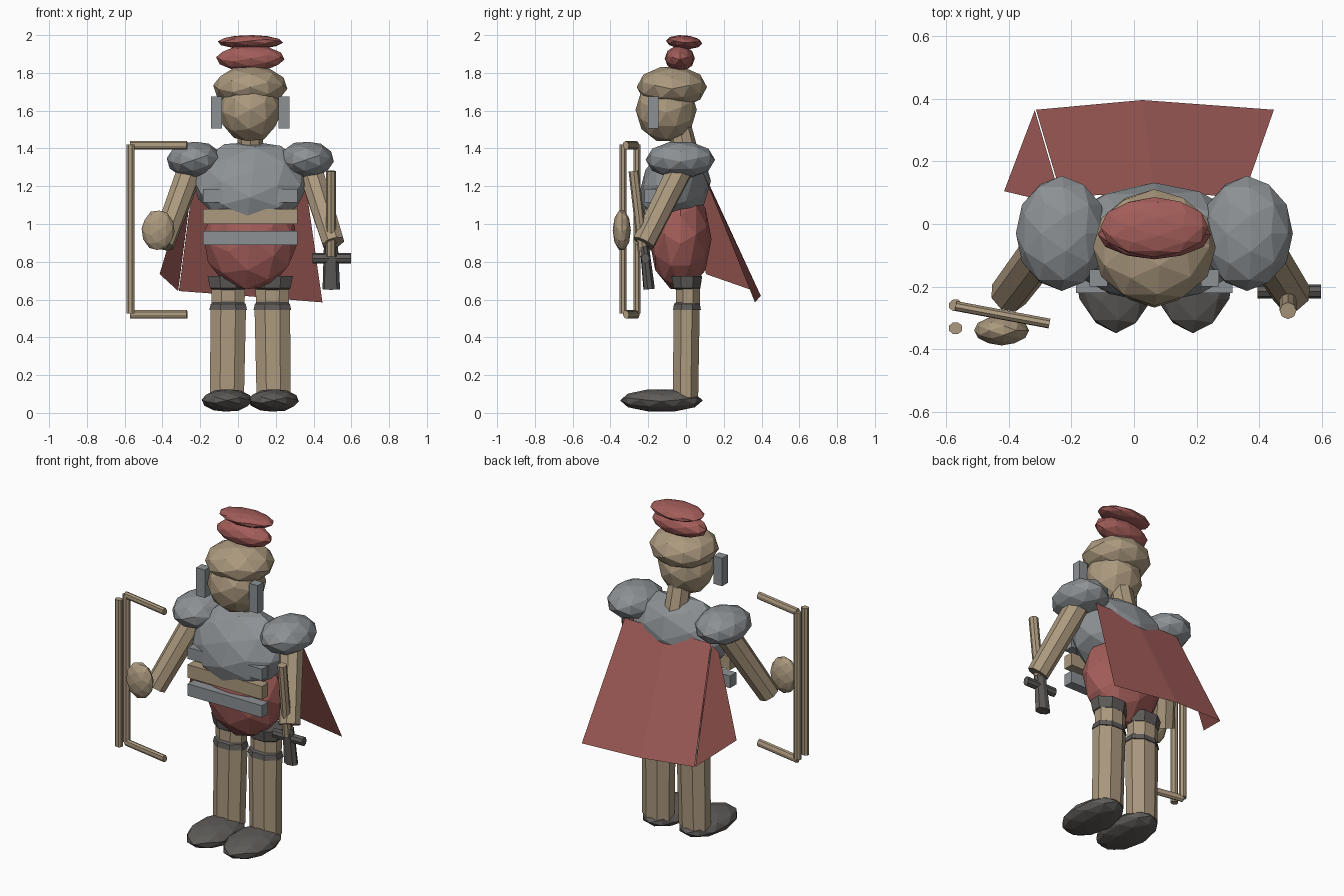
import bpy, bmesh, math
from mathutils import Vector, Matrix

if "Cube" in bpy.data.objects:
    bpy.data.objects.remove(bpy.data.objects["Cube"])


def material(name, rgb):
    m = bpy.data.materials.new(name)
    m.diffuse_color = (*rgb, 1)
    m.use_nodes = True
    m.node_tree.nodes["Principled BSDF"].inputs["Base Color"].default_value = m.diffuse_color
    return m


TAN = material("tan", (0.41, 0.32, 0.21))
STEEL = material("steel_grey", (0.265, 0.285, 0.30))
RED = material("dull_red", (0.365, 0.11, 0.10))
DARK = material("dark_grey", (0.112, 0.104, 0.098))

MID = 0.065  # x of the body's symmetry plane


def finish(bm, name, mat):
    me = bpy.data.meshes.new(name)
    bm.to_mesh(me)
    bm.free()
    me.materials.append(mat)
    ob = bpy.data.objects.new(name, me)
    bpy.context.collection.objects.link(ob)
    return ob


def blob(name, mat, centre, radii, tilt=0, droop=0):
    """Low-poly ellipsoid; droop lowers its front half."""
    bm = bmesh.new()
    bmesh.ops.create_icosphere(bm, subdivisions=2, radius=1)
    turn = Matrix.Rotation(math.radians(31.717), 4, 'Y')
    size = Matrix.Diagonal((*radii, 1))
    lean = Matrix.Rotation(math.radians(tilt), 4, 'X')
    bm.transform(lean @ size @ turn)
    for v in bm.verts:
        v.co.z += droop * min(0, v.co.y)
    bm.transform(Matrix.Translation(centre))
    return finish(bm, name, mat)


def rod(name, mat, a, b, r1, r2=None, flat=1.0, sides=8, phase=0.0):
    """Straight tapered rod from a to b; flat squashes it in its local y."""
    a, b = Vector(a), Vector(b)
    d = b - a
    bm = bmesh.new()
    bmesh.ops.create_cone(bm, cap_ends=True, segments=sides, radius1=r1,
                          radius2=r1 if r2 is None else r2, depth=d.length)
    rot = Vector((0, 0, 1)).rotation_difference(d).to_matrix().to_4x4()
    spin = Matrix.Rotation(math.radians(phase), 4, 'Z')
    bm.transform(Matrix.Translation((a + b) / 2) @ rot @ Matrix.Diagonal((1, flat, 1, 1)) @ spin)
    return finish(bm, name, mat)


def box(name, mat, lo, hi):
    lo, hi = Vector(lo), Vector(hi)
    bm = bmesh.new()
    bmesh.ops.create_cube(bm, size=1)
    bm.transform(Matrix.Translation((lo + hi) / 2) @ Matrix.Diagonal((*(hi - lo), 1)))
    return finish(bm, name, mat)


def rings(name, mat, centre, profile, flat):
    """Lathed open shell from (radius, z) pairs."""
    bm = bmesh.new()
    n, prev = 8, None
    for r, z in profile:
        ring = [bm.verts.new((centre[0] + r * math.cos(math.tau * (i + .5) / n),
                              centre[1] + flat * r * math.sin(math.tau * (i + .5) / n), z))
                for i in range(n)]
        if prev:
            for i in range(n):
                j = (i + 1) % n
                bm.faces.new((prev[j], prev[i], ring[i], ring[j]))
        prev = ring
    return finish(bm, name, mat)


def sheet(name, mat, pts, faces):
    bm = bmesh.new()
    vs = [bm.verts.new(p) for p in pts]
    for f in faces:
        bm.faces.new([vs[i] for i in f])
    return finish(bm, name, mat)


# Head, helmet and plume
blob("head", TAN, (MID, -0.105, 1.605), (0.165, 0.162, 0.175))
blob("helmet", TAN, (MID, -0.075, 1.725), (0.197, 0.186, 0.113))
blob("plume_lower", RED, (MID, -0.033, 1.877), (0.182, 0.08, 0.069))
blob("plume_upper", RED, (MID, -0.01, 1.963), (0.173, 0.096, 0.037), -4)
rod("neck", TAN, (MID, 0.0, 1.36), (MID, -0.06, 1.62), 0.07, 0.06)

# Torso and hips
blob("chest", STEEL, (MID, -0.06, 1.228), (0.308, 0.192, 0.218), droop=0.45)
blob("tunic", RED, (MID, -0.03, 0.92), (0.25, 0.165, 0.28))

# Plates across the belly
for name, mat, z0, z1 in (("upper_plate", STEEL, 1.115, 1.185),
                          ("middle_plate", TAN, 1.00, 1.08),
                          ("lower_plate", STEEL, 0.89, 0.963)):
    box(name, mat, (MID - 0.25, -0.22, z0), (MID + 0.25, -0.16, z1))

# Paired parts
for side, tag in ((-1, "right"), (1, "left")):
    def X(v):
        return MID + side * v
    c = X(0.178)
    box("cheek_guard_" + tag, STEEL, (c - 0.029, -0.20, 1.505), (c + 0.029, -0.145, 1.675))
    blob("shoulder_" + tag, STEEL, (X(0.296), -0.03, 1.34), (0.147, 0.184, 0.10))
    rod("arm_" + tag, TAN, (X(0.31), -0.02, 1.31),
        (-0.40, -0.225, 0.89) if side < 0 else (0.505, -0.225, 0.90), 0.07, 0.062)
    rod("leg_" + tag, TAN, (X(0.123), -0.002, 0.08), (X(0.117), 0.003, 0.55),
        0.097, 0.102, 0.74, phase=22.5)
    rod("thigh_" + tag, TAN, (X(0.117), 0.01, 0.54), (X(0.117), 0.012, 0.72),
        0.093, 0.098, 0.72, phase=22.5)
    # dark guard flares at both ends and sinks into the thigh between them
    rings("knee_guard_" + tag, DARK, (X(0.117), 0.005),
          [(0.03, 0.724), (0.118, 0.724), (0.104, 0.66), (0.06, 0.64),
           (0.06, 0.60), (0.10, 0.577), (0.108, 0.545), (0.03, 0.545)], 0.74)
    blob("boot_" + tag, DARK, (X(0.123), -0.13, 0.066), (0.135, 0.219, 0.062))

# Cape: back panel and a separate side panel
sheet("cape_back", RED,
      [(0.35, 0.09, 1.27), (MID, 0.095, 1.27), (-0.232, 0.09, 1.27),
       (-0.313, 0.365, 0.645), (0.026, 0.396, 0.62), (0.447, 0.365, 0.585)],
      [(0, 1, 4, 5), (1, 2, 3, 4)])
sheet("cape_side", RED,
      [(-0.237, 0.09, 1.26), (-0.27, 0.07, 1.22), (-0.415, 0.105, 0.735), (-0.317, 0.363, 0.645)],
      [(0, 1, 2, 3)])

# Hand guard and bow frame
blob("hand_guard", TAN, (-0.423, -0.34, 0.967), (0.088, 0.048, 0.11))
for name, y in (("bow_stave", -0.26), ("bow_grip_bar", -0.333)):
    rod(name, TAN, (-0.57, y, 0.525), (-0.57, y, 1.42), 0.023, flat=0.85, phase=22.5)
for name, z in (("bow_arm_top", 1.417), ("bow_arm_bottom", 0.521)):
    rod(name, TAN, (-0.57, -0.262, z), (-0.27, -0.318, z), 0.023, flat=0.7)

# Sword
rod("sword_blade", TAN, (0.492, -0.225, 0.83), (0.492, -0.277, 1.28), 0.027)
rod("sword_guard", DARK, (0.395, -0.215, 0.818), (0.597, -0.215, 0.818), 0.028, flat=0.8)
rod("sword_handle", DARK, (0.492, -0.22, 0.88), (0.494, -0.195, 0.655), 0.038, 0.047, 0.65)
